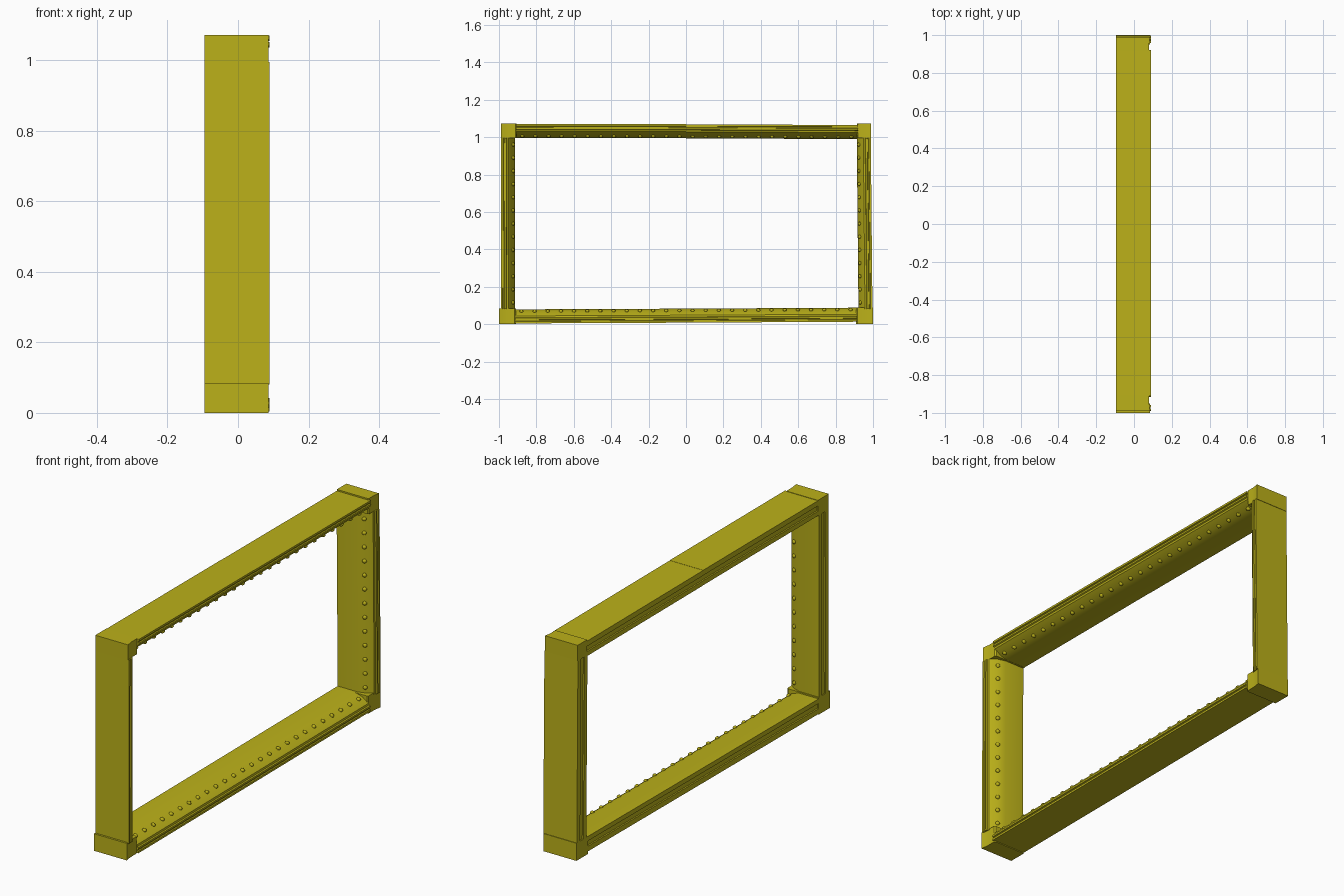
import bpy, bmesh, math
from mathutils import Vector, Matrix

if "Cube" in bpy.data.objects:
    bpy.data.objects.remove(bpy.data.objects["Cube"])

mat = bpy.data.materials.new("yellow_metal")
mat.diffuse_color = (0.50, 0.44, 0.01, 1)
mat.use_nodes = True
mat.node_tree.nodes["Principled BSDF"].inputs["Base Color"].default_value = mat.diffuse_color

# beam section: (x, depth measured inward from the outer face)
PROFILE = [(-.095, 0), (.09, 0), (.09, .010), (.085, .012), (.085, .017),
           (.09, .019), (.09, .028), (.084, .031), (.082, .040),
           (.050, .064), (.012, .075), (-.095, .075),
           (-.095, .052), (-.090, .050), (-.090, .028), (-.095, .026)]


def finish(name, bm):
    bmesh.ops.recalc_face_normals(bm, faces=bm.faces)
    me = bpy.data.meshes.new(name)
    bm.to_mesh(me)
    bm.free()
    ob = bpy.data.objects.new(name, me)
    bpy.context.collection.objects.link(ob)
    me.materials.append(mat)
    bpy.ops.object.select_all(action='DESELECT')
    ob.select_set(True)
    bpy.context.view_layer.objects.active = ob
    bpy.ops.object.shade_smooth_by_angle(angle=math.radians(25))


def loft(bm, rings):
    rings = [[bm.verts.new(p) for p in r] for r in rings]
    n = len(rings[0])
    for a, b in zip(rings, rings[1:]):
        for i in range(n):
            j = (i + 1) % n
            bm.faces.new((a[i], a[j], b[j], b[i]))
    bm.faces.new(rings[0])
    bm.faces.new(rings[-1])


def beam(name, p0, p1, inward, count=13):
    """Moulded beam whose outer face runs p0 -> p1, given as (y, z)."""
    a, b = Vector((0, *p0)), Vector((0, *p1))
    inn = Vector((0, *inward))
    bm = bmesh.new()
    loft(bm, [[e + inn * d + Vector((x, 0, 0)) for x, d in PROFILE] for e in (a, b)])
    finish(name, bm)
    # rivets along the sloped inner strip
    bm = bmesh.new()
    normal = (inn * .9 + Vector((.45, 0, 0))).normalized()
    rot = normal.to_track_quat('Z', 'Y').to_matrix().to_4x4()
    for i in range(count):
        p = a.lerp(b, (i + .5) / count) + inn * .0645 + Vector((.050, 0, 0))
        m = Matrix.Translation(p) @ rot @ Matrix.Diagonal((1, 1, .8, 1))
        bmesh.ops.create_uvsphere(bm, u_segments=12, v_segments=8, radius=.0105, matrix=m)
    finish(name + "_rivets", bm)


def corner(name, y_out, y_in, z_out, z_in):
    """Corner block with a slightly hollow +x face and softened inner edge."""
    bm = bmesh.new()
    sec = [(-.095, 0), (.086, 0), (.082, .25), (.080, .5), (.080, .93), (.074, 1), (-.095, 1)]
    loft(bm, [[(x, y_out + (y_in - y_out) * t, z) for x, t in sec] for z in (z_out, z_in)])
    finish(name, bm)


# horizontal rails, each in two halves meeting at the middle
beam("top_rail_front", (-.91, 1.070), (0, 1.069), (0, -1))
beam("top_rail_back", (0, 1.068), (.92, 1.065), (0, -1))
beam("bottom_rail_front", (-.915, .004), (0, .008), (0, 1))
beam("bottom_rail_back", (0, .008), (.915, .013), (0, 1))

# upright posts
beam("front_post", (-.990, .08), (-.988, .995), (1, 0))
beam("back_post", (.997, .08), (.988, .995), (-1, 0))

# corner blocks
corner("top_front_corner", -.99, -.905, 1.072, .994)
corner("top_back_corner", .99, .915, 1.072, .994)
corner("bottom_front_corner", -1.0, -.91, 0, .085)
corner("bottom_back_corner", 1.0, .91, 0, .088)
